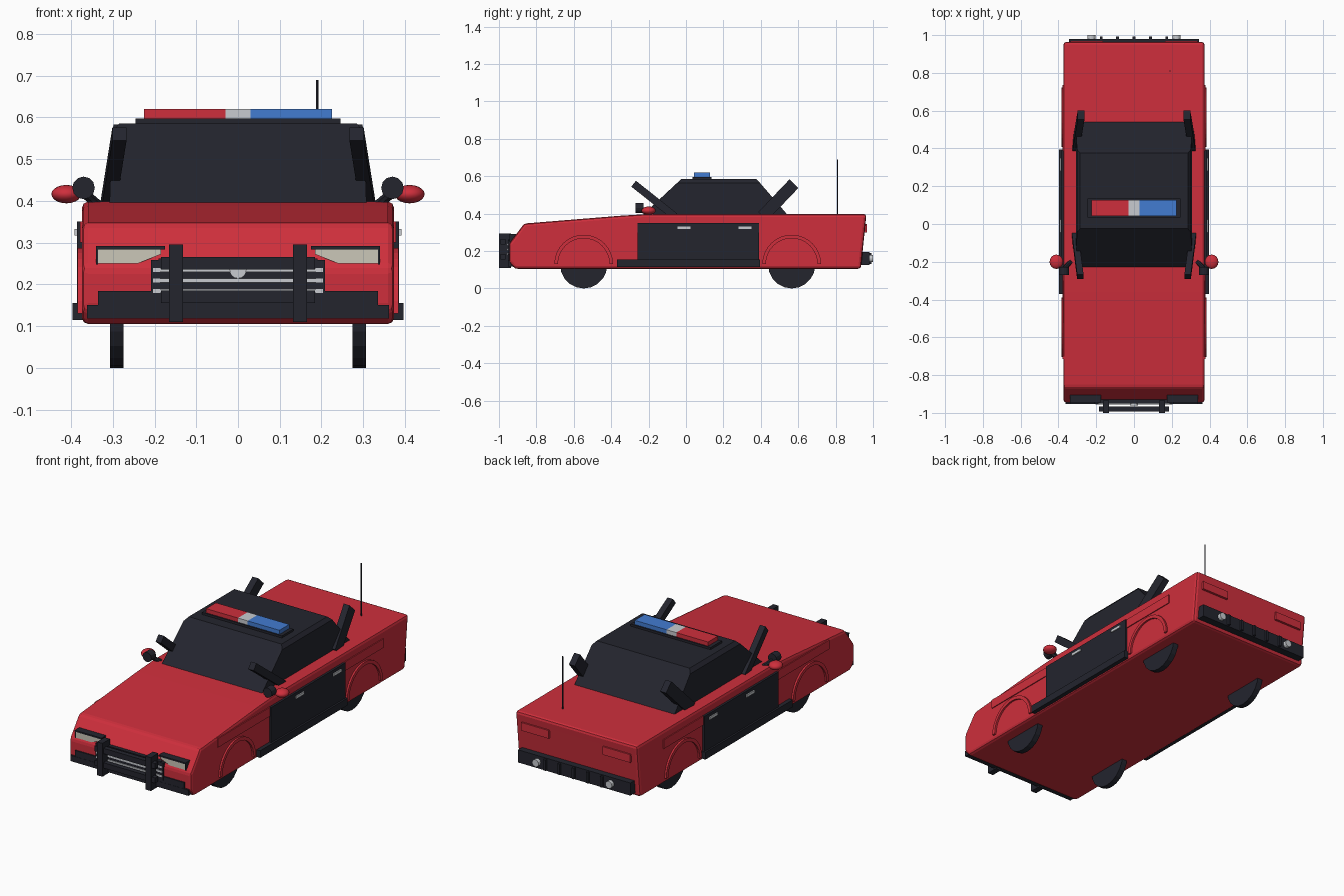
import bpy, bmesh, math
from mathutils import Vector

cube = bpy.data.objects.get("Cube")
if cube:
    bpy.data.objects.remove(cube, do_unlink=True)


def material(name, r, g, b):
    m = bpy.data.materials.new(name)
    m.use_nodes = True
    m.diffuse_color = (r, g, b, 1)
    m.node_tree.nodes["Principled BSDF"].inputs["Base Color"].default_value = (r, g, b, 1)
    return m


RED = material("red paint", 0.62, 0.028, 0.045)
BLACK = material("near black", 0.017, 0.018, 0.027)
WHITE = material("pale chrome", 0.58, 0.6, 0.63)
BLUE = material("blue light", 0.055, 0.2, 0.64)
BEIGE = material("headlight glass", 0.6, 0.57, 0.48)
SIDES = (("left", 1), ("right", -1))


def finish(name, bm, mat, bevel=0, smooth=False):
    bmesh.ops.recalc_face_normals(bm, faces=bm.faces)
    me = bpy.data.meshes.new(name)
    bm.to_mesh(me)
    bm.free()
    me.materials.append(mat)
    ob = bpy.data.objects.new(name, me)
    bpy.context.collection.objects.link(ob)
    if bevel:
        mod = ob.modifiers.new("rounded edges", "BEVEL")
        mod.width, mod.segments, mod.limit_method = bevel, 2, "ANGLE"
    if smooth:
        me.polygons.foreach_set("use_smooth", [True] * len(me.polygons))
    return ob


def prism(name, pts, axis, a, b, mat, bevel=0):
    """Extrude a flat outline along x or y from a to b."""
    bm = bmesh.new()
    place = (lambda p, t: (t, *p)) if axis == "x" else (lambda p, t: (p[0], t, p[1]))
    ends = [[bm.verts.new(place(p, t)) for p in pts] for t in (a, b)]
    for ring in ends:
        bm.faces.new(ring)
    for i in range(len(pts)):
        j = (i + 1) % len(pts)
        bm.faces.new((ends[0][i], ends[0][j], ends[1][j], ends[1][i]))
    return finish(name, bm, mat, bevel)


def box(name, x, y, z, mat, bevel=0):
    outline = [(y[0], z[0]), (y[1], z[0]), (y[1], z[1]), (y[0], z[1])]
    return prism(name, outline, "x", x[0], x[1], mat, bevel)


def pair(name, x, y, z, mat):
    for label, s in SIDES:
        box(f"{label}_{name}", (s * x[0], s * x[1]), y, z, mat)


def rod(name, p, q, radius, mat, sides=12):
    bm = bmesh.new()
    p, q = Vector(p), Vector(q)
    bmesh.ops.create_cone(bm, cap_ends=True, segments=sides, radius1=radius,
                          radius2=radius, depth=(q - p).length)
    ob = finish(name, bm, mat)
    ob.rotation_euler = (q - p).to_track_quat("Z", "Y").to_euler()
    ob.location = (p + q) / 2
    return ob


def pillar(name, top, foot, width, depth):
    """Rectangular bar leaning between two points."""
    top, foot = Vector(top), Vector(foot)
    along = (top - foot).normalized()
    across = Vector((1, 0, 0)) * width / 2
    out = along.cross(Vector((1, 0, 0))).normalized() * depth / 2
    bm = bmesh.new()
    for c in (foot, top):
        for i, j in ((1, 1), (1, -1), (-1, -1), (-1, 1)):
            bm.verts.new(c + across * i + out * j)
    bmesh.ops.convex_hull(bm, input=bm.verts)
    bmesh.ops.dissolve_limit(bm, angle_limit=0.01, verts=bm.verts, edges=bm.edges)
    return finish(name, bm, BLACK)


# Body shell
prism("body", [(-0.915, 0.105), (-0.945, 0.14), (-0.945, 0.24), (-0.865, 0.347),
               (-0.36, 0.388), (-0.2, 0.398), (0.965, 0.398), (0.96, 0.35),
               (0.935, 0.105)], "x", -0.374, 0.374, RED, 0.015)

# Tapered cabin
bm = bmesh.new()
for half, y0, y1, z in ((0.308, -0.24, 0.55, 0.385), (0.302, -0.045, 0.395, 0.565),
                        (0.285, -0.025, 0.375, 0.585)):
    for x, y in ((-half, y0), (half, y0), (half, y1), (-half, y1)):
        bm.verts.new((x, y, z))
bmesh.ops.convex_hull(bm, input=bm.verts)
bmesh.ops.dissolve_limit(bm, angle_limit=0.01, verts=bm.verts, edges=bm.edges)
finish("cabin", bm, BLACK)

# Roof light bar
box("light_bar_base", (-0.245, 0.245), (0.035, 0.135), (0.58, 0.597), BLACK)
for name, x, mat in (("red", (-0.225, -0.03), RED), ("white", (-0.03, 0.03), WHITE),
                     ("blue", (0.03, 0.225), BLUE)):
    box(f"light_bar_{name}", x, (0.042, 0.128), (0.597, 0.62), mat)
rod("antenna", (0.19, 0.81, 0.39), (0.19, 0.81, 0.69), 0.003, BLACK, 6)

# Side panels, sills and trim
pair("door_panel", (0.36, 0.386), (-0.26, 0.39), (0.12, 0.35), BLACK)
pair("sill", (0.36, 0.396), (-0.37, 0.395), (0.115, 0.155), BLACK)
pair("front_side_trim", (0.36, 0.379), (-0.715, -0.26), (0.3, 0.35), RED)
pair("rear_side_trim", (0.36, 0.379), (0.39, 0.735), (0.3, 0.35), RED)
pair("front_door_handle", (0.38, 0.392), (-0.045, 0.025), (0.317, 0.332), WHITE)
pair("rear_door_handle", (0.38, 0.392), (0.28, 0.35), (0.317, 0.332), WHITE)

for label, s in SIDES:
    # Leaning pillars
    pillar(f"{label}_front_pillar", (s * 0.284, -0.28, 0.56), (s * 0.312, -0.06, 0.385),
           0.034, 0.04)
    pillar(f"{label}_rear_pillar", (s * 0.28, 0.577, 0.56), (s * 0.308, 0.41, 0.385),
           0.036, 0.066)

    # Wheels and arches
    for end, y in (("front", -0.547), ("rear", 0.565)):
        rod(f"{label}_{end}_wheel", (s * 0.274, y, 0.126), (s * 0.306, y, 0.126),
            0.126, BLACK, 20)
        angles = [math.pi * i / 16 for i in range(17)]
        arc = [(y + 0.157 * math.cos(t), 0.13 + 0.157 * math.sin(t)) for t in angles]
        arc += [(y + 0.138 * math.cos(t), 0.13 + 0.138 * math.sin(t))
                for t in reversed(angles)]
        prism(f"{label}_{end}_arch", arc, "x", s * 0.365, s * 0.384, RED)

    # Wing mirror and spotlight
    bm = bmesh.new()
    bmesh.ops.create_uvsphere(bm, u_segments=16, v_segments=10, radius=1)
    mirror = finish(f"{label}_mirror", bm, RED, smooth=True)
    mirror.scale = (0.036, 0.038, 0.022)
    mirror.location = (s * 0.411, -0.2, 0.416)
    rod(f"{label}_spotlight", (s * 0.37, -0.27, 0.431), (s * 0.37, -0.228, 0.431),
        0.027, BLACK)
    rod(f"{label}_spotlight_arm", (s * 0.37, -0.235, 0.42), (s * 0.335, -0.2, 0.39),
        0.012, BLACK, 8)

    # Headlight with brow
    lamp = [(0.335, 0.25), (0.335, 0.284), (0.185, 0.287), (0.185, 0.272), (0.24, 0.25)]
    prism(f"{label}_headlight", [(s * x, z) for x, z in lamp], "y", -0.942, -0.89, BEIGE)

    # Rear round lamp
    rod(f"{label}_rear_lamp", (s * 0.225, 0.96, 0.16), (s * 0.225, 1.0, 0.16), 0.02, WHITE)

pair("headlight_brow", (0.175, 0.34), (-0.946, -0.89), (0.284, 0.292), BLACK)
pair("headlight_edge", (0.335, 0.34), (-0.944, -0.89), (0.248, 0.288), BLACK)
pair("tail_light", (0.165, 0.335), (0.94, 0.968), (0.3, 0.345), RED)

# Grille
box("grille", (-0.19, 0.19), (-0.951, -0.93), (0.165, 0.262), BLACK)
pair("grille_end", (0.187, 0.208), (-0.953, -0.93), (0.163, 0.258), BLACK)
for i in range(3):
    z = 0.184 + i * 0.025
    box(f"grille_bar_{i + 1}", (-0.203, 0.203), (-0.956, -0.94), (z - 0.005, z + 0.005), WHITE)
rod("grille_disc", (0, -0.96, 0.234), (0, -0.945, 0.234), 0.02, WHITE, 16)

# Front bumper and push bar
box("front_bumper", (-0.362, 0.362), (-0.953, -0.92), (0.118, 0.15), BLACK)
box("front_bumper_pad", (-0.335, 0.335), (-0.952, -0.92), (0.15, 0.184), BLACK)
pair("push_bar_post", (0.132, 0.165), (-1.0, -0.935), (0.11, 0.295), BLACK)
for level, z in (("upper", 0.235), ("lower", 0.155)):
    box(f"push_bar_{level}_rail", (-0.185, 0.185), (-0.992, -0.965), (z, z + 0.03), BLACK)

# Rear bumper with ribs
box("rear_bumper", (-0.345, 0.345), (0.93, 0.98), (0.125, 0.195), BLACK)
for i in range(5):
    x = (i - 2) * 0.087
    box(f"rear_bumper_rib_{i + 1}", (x - 0.007, x + 0.007), (0.97, 0.993), (0.13, 0.19), BLACK)
